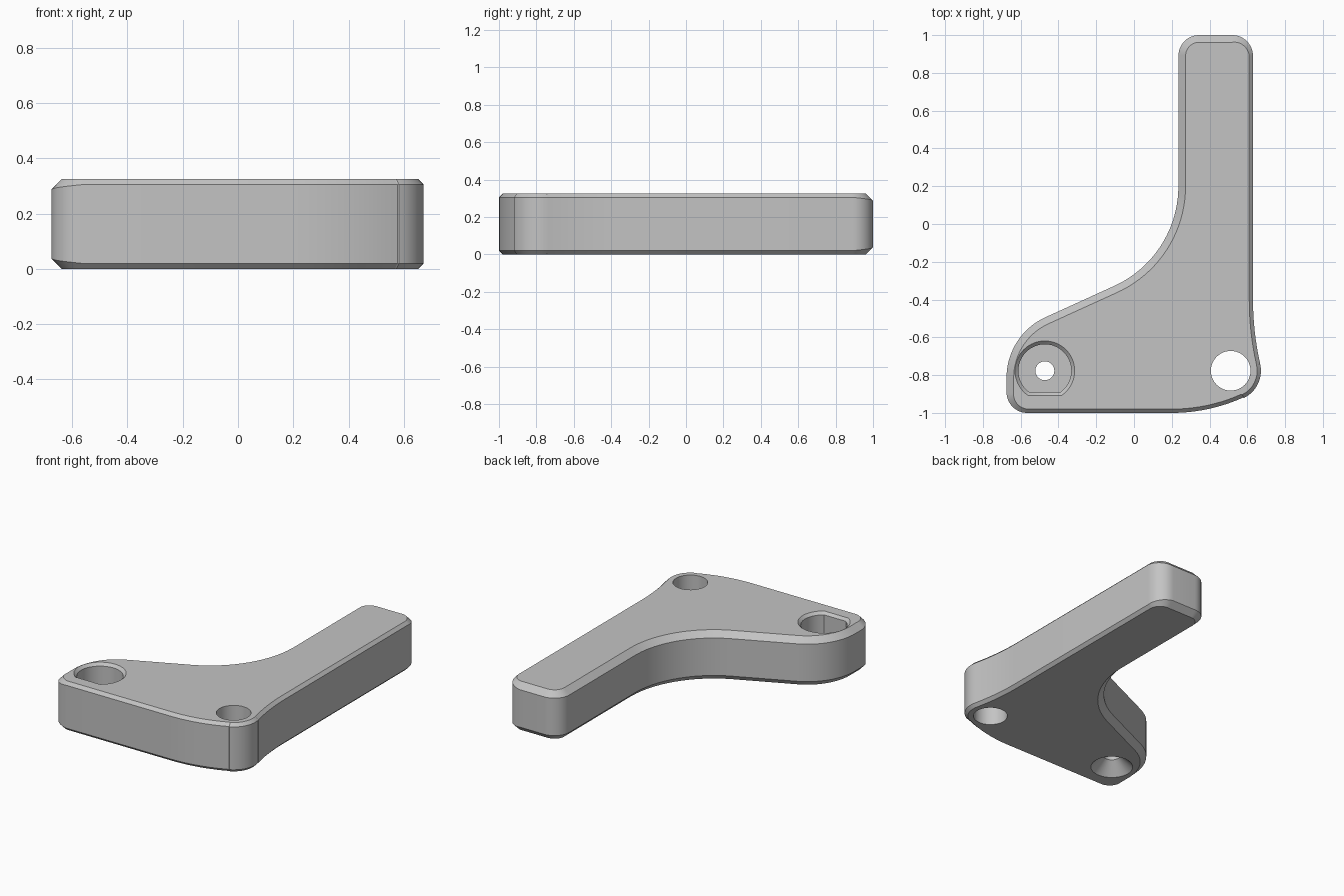
import bpy, bmesh, math

if "Cube" in bpy.data.objects:
    bpy.data.objects.remove(bpy.data.objects["Cube"])

HEIGHT = 0.325

grey = bpy.data.materials.new("plain grey")
grey.diffuse_color = (0.55, 0.55, 0.55, 1)
grey.use_nodes = True
grey.node_tree.nodes["Principled BSDF"].inputs["Base Color"].default_value = grey.diffuse_color


def arc(cx, cy, r, a0, a1, n, inset0, inset1=None, hollow=False):
    """Outline samples (x, y, normal x, normal y, chamfer) along an arc."""
    inset1 = inset0 if inset1 is None else inset1
    out = []
    for i in range(n + 1):
        t = i / n
        a = math.radians(a0 + (a1 - a0) * t)
        c, s = math.cos(a), math.sin(a)
        k = -1 if hollow else 1
        out.append((cx + r * c, cy + r * s, k * c, k * s,
                    inset0 + (inset1 - inset0) * t))
    return out


def loft(name, rings):
    """Closed solid through rings of (points, z), bottom to top."""
    bm = bmesh.new()
    loops = [[bm.verts.new((x, y, z)) for x, y in pts] for pts, z in rings]
    n = len(loops[0])
    for lo, hi in zip(loops, loops[1:]):
        for i in range(n):
            j = (i + 1) % n
            bm.faces.new((lo[i], lo[j], hi[j], hi[i]))
    bm.faces.new(loops[0][::-1])
    bm.faces.new(loops[-1])
    bmesh.ops.recalc_face_normals(bm, faces=bm.faces)
    me = bpy.data.meshes.new(name)
    bm.to_mesh(me)
    bm.free()
    me.materials.append(grey)
    ob = bpy.data.objects.new(name, me)
    bpy.context.collection.objects.link(ob)
    return ob


def circle(cx, cy, r, a0=0, a1=360, n=48):
    """Ring of points; a partial sweep leaves one flat side."""
    steps = n if a1 - a0 == 360 else n - 1
    return [(cx + r * math.cos(math.radians(a0 + (a1 - a0) * i / steps)),
             cy + r * math.sin(math.radians(a0 + (a1 - a0) * i / steps)))
            for i in range(n)]


# Outline: wide chamfer on the left and back, narrow on the front and right
W, N = 0.038, 0.02
outline = (
    arc(-0.565, -0.89, 0.11, 180, 270, 12, W, N)             # front left corner
    + arc(0.2, -0.08, 0.92, 270, 294.2, 10, N)               # bowed front edge
    + arc(0.512, -0.777, 0.16, 296, 372.8, 14, N)            # round right lobe
    + arc(2.17, -0.4, 1.54, 192.8, 180, 8, N, hollow=True)   # blend into arm
    + arc(0.52, 0.89, 0.11, 0, 90, 12, N, W)                 # arm end corners
    + arc(0.345, 0.89, 0.11, 90, 180, 12, W)
    + arc(-0.345, 0.2, 0.58, 0, -66, 20, W, hollow=True)     # inner sweep
    + arc(-0.323, -0.814, 0.352, 114, 180, 18, W)            # left shoulder
)

# Bracket body with chamfered top and bottom rims
outer = [(x, y) for x, y, nx, ny, c in outline]
inner = [(x - nx * c, y - ny * c) for x, y, nx, ny, c in outline]
body = loft("bracket_body", [(inner, 0), (outer, 0), (outer, HEIGHT), (inner, HEIGHT)])
n = len(outline)
for i, sample in enumerate(outline):                          # chamfer depth follows its width
    body.data.vertices[n + i].co.z = sample[4]
    body.data.vertices[2 * n + i].co.z = HEIGHT - sample[4]

# Cutters: plain hole, flat-sided pocket, countersunk screw hole
HX, HY = -0.472, -0.777
FLAT = (-55.2, 235.2)
cutters = [
    loft("hole_cutter", [(circle(0.512, -0.777, 0.105), -0.1),
                         (circle(0.512, -0.777, 0.105), 0.5)]),
    loft("pocket_cutter", [(circle(HX, HY, 0.14, *FLAT), 0.13),
                           (circle(HX, HY, 0.14, *FLAT), HEIGHT - 0.018),
                           (circle(HX, HY, 0.178, *FLAT), HEIGHT + 0.02)]),
    loft("screw_cutter", [(circle(HX, HY, 0.15), -0.02),
                          (circle(HX, HY, 0.05), 0.08),
                          (circle(HX, HY, 0.05), 0.2)]),
]
for cutter in cutters:
    cutter.hide_render = True
    mod = body.modifiers.new(cutter.name, 'BOOLEAN')
    mod.operation = 'DIFFERENCE'
    mod.solver = 'EXACT'
    mod.object = cutter

# Bake the cuts, drop the cutters, smooth the curved walls
dg = bpy.context.evaluated_depsgraph_get()
baked = bpy.data.meshes.new_from_object(body.evaluated_get(dg))
body.modifiers.clear()
body.data = baked
for cutter in cutters:
    bpy.data.objects.remove(cutter)
bpy.context.view_layer.objects.active = body
body.select_set(True)
bpy.ops.object.shade_smooth_by_angle(angle=math.radians(30))
